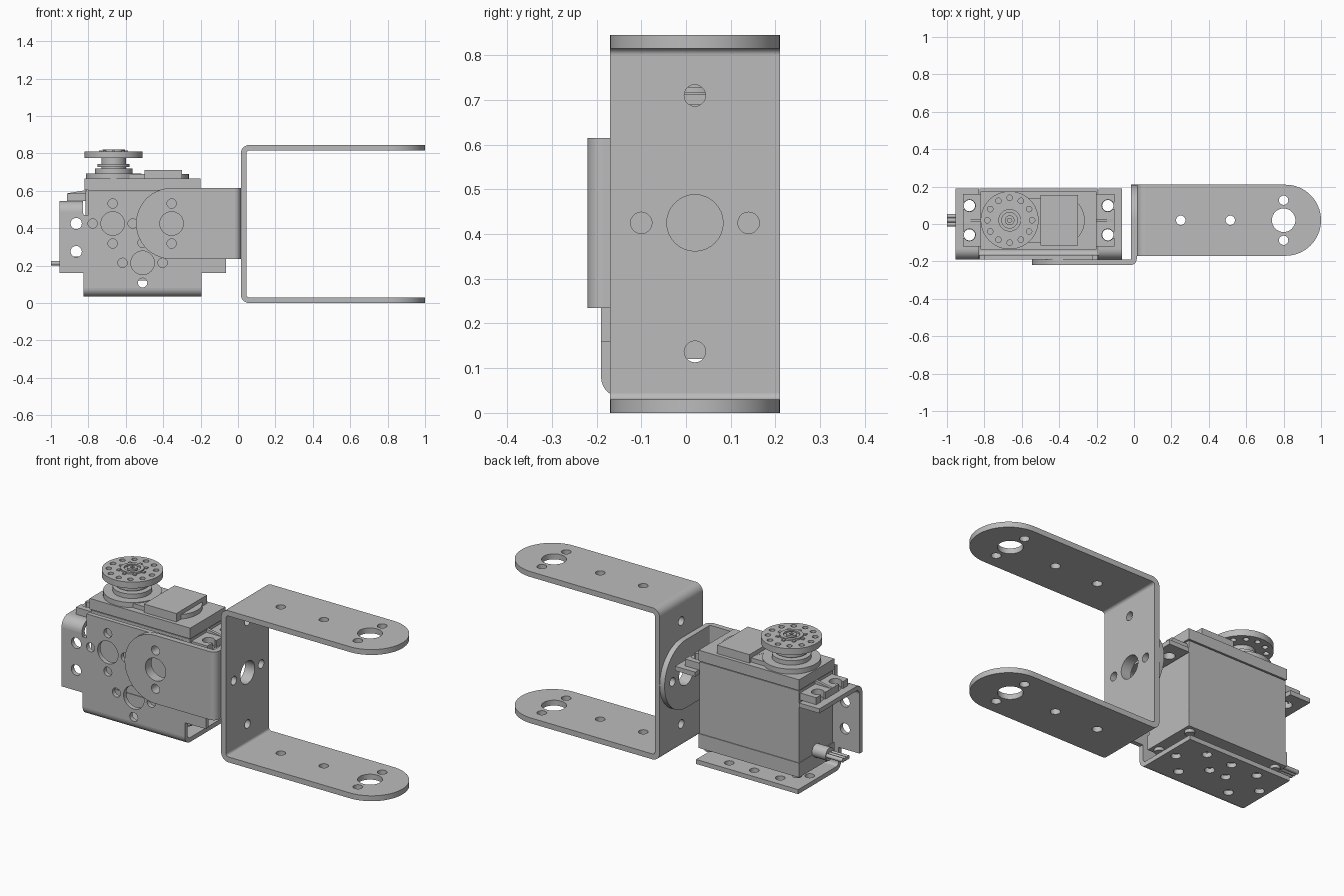
import bpy, bmesh
from math import cos, sin, pi, radians
from mathutils import Matrix, Vector

cube = bpy.data.objects.get("Cube")
if cube:
    bpy.data.objects.remove(cube, do_unlink=True)

GREY = (0.5, 0.5, 0.5, 1)
metal = bpy.data.materials.new("plain grey")
metal.use_nodes = True
metal.diffuse_color = GREY
metal.node_tree.nodes["Principled BSDF"].inputs["Base Color"].default_value = GREY

# Profile plane and extrusion direction: z -> (x, y), y -> (x, z), x -> (y, z)
TURN = {
    "z": Matrix.Identity(4),
    "y": Matrix.Rotation(pi / 2, 4, "X"),
    "x": Matrix(((0, 0, 1, 0), (1, 0, 0, 0), (0, 1, 0, 0), (0, 0, 0, 1))),
}


def arc(u, v, r, start=0, end=360, n=16):
    return [(u + r * cos(radians(start + (end - start) * i / n)),
             v + r * sin(radians(start + (end - start) * i / n))) for i in range(n + 1)]


def circle(u, v, r, n=32):
    return arc(u, v, r, n=n)[:-1]


def rect(u0, u1, v0, v1):
    return [(u0, v0), (u1, v0), (u1, v1), (u0, v1)]


def ring(u, v, r):
    """Horn mounting pattern: one large hole and four small ones."""
    return [circle(u, v, r)] * bool(r) + four(u, v)


def four(u, v):
    d = 0.107
    return [circle(u + a, v + b, 0.025, 20) for a, b in ((d, 0), (-d, 0), (0, d), (0, -d))]


def extrude(name, outline, lo, hi, axis="z", holes=()):
    """Solid sheet from an outline with holes, between lo and hi along an axis."""
    curve = bpy.data.curves.new(name, "CURVE")
    curve.dimensions = "2D"
    curve.fill_mode = "BOTH"
    curve.extrude = (hi - lo) / 2
    for loop in (outline, *holes):
        spline = curve.splines.new("POLY")
        spline.points.add(len(loop) - 1)
        for point, (u, v) in zip(spline.points, loop):
            point.co = (u, v, 0, 1)
        spline.use_cyclic_u = True
    temp = bpy.data.objects.new(name, curve)
    bpy.context.collection.objects.link(temp)
    deps = bpy.context.evaluated_depsgraph_get()
    mesh = bpy.data.meshes.new_from_object(temp.evaluated_get(deps))
    bpy.data.objects.remove(temp, do_unlink=True)
    bpy.data.curves.remove(curve)
    shift = Vector([(lo + hi) / 2 if a == axis else 0 for a in "xyz"])
    mesh.transform(Matrix.Translation(shift) @ TURN[axis])
    bm = bmesh.new()
    bm.from_mesh(mesh)
    bmesh.ops.remove_doubles(bm, verts=bm.verts, dist=0.0001)
    bmesh.ops.recalc_face_normals(bm, faces=bm.faces)
    for face in bm.faces:
        face.smooth = True
        face.material_index = 0
    bm.to_mesh(mesh)
    bm.free()
    mesh.set_sharp_from_angle(angle=radians(35))
    mesh.materials.clear()
    mesh.materials.append(metal)
    mesh.name = name
    ob = bpy.data.objects.new(name, mesh)
    bpy.context.collection.objects.link(ob)
    return ob


def box(name, x0, x1, y0, y1, z0, z1):
    return extrude(name, rect(x0, x1, y0, y1), z0, z1)


def bend(name, u, v, inner, outer, start, lo, hi, axis):
    """Quarter bend joining two sheets."""
    outline = arc(u, v, outer, start, start + 90, 8) + arc(u, v, inner, start + 90, start, 8)
    return extrude(name, outline, lo, hi, axis)


YC, ZC, R = 0.02, 0.425, 0.19     # shared centre lines and end radius
BIG, PITCH = 0.063, 0.107
Y0, Y1 = YC - R, YC + R

# U bracket
H = 0.845
base_holes = [circle(YC, ZC, BIG)] + [circle(YC + d, ZC, 0.024, 20) for d in (-0.12, 0.12)]
base_holes += [circle(YC, z, 0.024, 20) for z in (0.137, 0.71)]
extrude("u_bracket_base", rect(Y0, Y1, 0.045, H - 0.045), 0.015, 0.045, "x", base_holes)
arm = [(0.06, Y0)] + arc(0.81, YC, R, -90, 90, 32) + [(0.06, Y1)]
arm_holes = [circle(0.8, YC, BIG)] + [circle(0.8, YC + d, 0.025, 20) for d in (-PITCH, PITCH)]
arm_holes += [circle(x, YC, 0.025, 20) for x in (0.25, 0.515)]
for side, z in (("lower", 0), ("upper", H - 0.03)):
    extrude("u_bracket_arm_" + side, arm, z, z + 0.03, "z", arm_holes)
bend("u_bracket_bend_lower", 0.06, 0.045, 0.015, 0.045, 180, Y0, Y1, "y")
bend("u_bracket_bend_upper", 0.06, H - 0.045, 0.015, 0.045, 90, Y0, Y1, "y")

# L bracket with two rounded ends
z0, z1 = ZC - R, ZC + R
pair = [circle(-0.355, ZC, BIG)] + [circle(-0.355, ZC + d, 0.025, 20) for d in (-PITCH, PITCH)]
extrude("l_bracket_front", arc(-0.355, ZC, R, 90, 270, 32) + [(-0.02, z0), (-0.02, z1)],
        -0.22, -0.19, "y", pair)
extrude("l_bracket_leg", [(-0.185, z0)] + arc(YC, ZC, R, -90, 90, 32) + [(-0.185, z1)],
        -0.015, 0.015, "x", base_holes[:3])
bend("l_bracket_bend", -0.02, -0.185, 0.005, 0.035, 270, z0, z1, "z")

# Servo holder: front sheet, bottom sheet and two top tabs
XC = -0.51
half = [(0.315, 0.08), (0.315, 0.16), (0.445, 0.16), (0.445, 0.49),
        (0.32, 0.49), (0.315, 0.47), (0.29, 0.47), (0.29, 0.605)]
sheet = [(XC + d, z) for d, z in half] + [(XC - d, z) for d, z in reversed(half)]
sheet_holes = ring(-0.67, ZC, BIG) + ring(-0.355, ZC, BIG) + ring(XC, 0.215, BIG)
sheet_holes += [circle(XC + s * 0.355, z, 0.03, 20) for s in (-1, 1) for z in (0.275, ZC)]
extrude("holder_front", sheet, -0.19, -0.165, "y", sheet_holes)
bend("holder_bottom_bend", -0.145, 0.08, 0.02, 0.045, 180, XC - 0.315, XC + 0.315, "x")
bottom_holes = four(-0.67, YC) + four(-0.355, YC)
bottom_holes += [circle(XC, YC + PITCH, 0.025, 20)]
extrude("holder_bottom", rect(XC - 0.315, XC + 0.315, -0.145, 0.19), 0.035, 0.06, "z", bottom_holes)

HOLE_Y = (YC - 0.078, YC + 0.078)
for side, s in (("right", -1), ("left", 1)):
    a, b = sorted((XC + s * 0.32, XC + s * 0.445))
    hx = XC + s * 0.37
    extrude("holder_tab_" + side, rect(a, b, -0.135, 0.19), 0.52, 0.545, "z",
            [circle(hx, y, 0.03, 24) for y in HOLE_Y])
    bend("holder_tab_bend_" + side, -0.135, 0.49, 0.03, 0.055, 90, a, b, "x")

    # Servo ear with two open slots and a stiffening rib
    ear = [(0.3, -0.12)]
    ear.append((0.405, -0.12))
    for y in HOLE_Y:
        ear.append((0.405, y - 0.018))
        ear += arc(0.37, y, 0.032, -35, -325, 20)
        ear.append((0.405, y + 0.018))
    ear += [(0.405, 0.16), (0.3, 0.16)]
    extrude("servo_ear_" + side, [(XC + s * d, y) for d, y in ear], 0.546, 0.585)
    rib = [(0.3, 0.58), (0.4, 0.58), (0.4, 0.587), (0.3, 0.604)]
    extrude("servo_ear_rib_" + side, [(XC + s * d, z) for d, z in rib], YC - 0.008, YC + 0.008, "y")

# Servo case
SX0, SX1, SY0, SY1 = -0.82, -0.2, -0.135, 0.175
box("servo_base_cover", SX0, SX1, SY0, SY1, 0.12, 0.2)
box("servo_case", SX0 + 0.004, SX1 - 0.004, SY0 + 0.004, SY1 - 0.004, 0.2, 0.6)
box("servo_lid", SX0, SX1, SY0, SY1, 0.605, 0.665)
box("servo_lid_gasket", SX0 + 0.01, SX1 - 0.01, SY0 + 0.01, SY1 - 0.01, 0.598, 0.607)
for i, x in enumerate((SX0 + 0.04, SX1 - 0.04)):
    for j, y in enumerate((SY0 + 0.04, SY1 - 0.04)):
        extrude(f"case_screw_{i}{j}", circle(x, y, 0.025, 20), 0.103, 0.121)

# Gearbox top
HX = -0.665
extrude("gearbox_round", circle(HX, YC, 0.148, 48), 0.66, 0.693)
extrude("gearbox_bulge", circle(-0.395, YC, 0.132, 48), 0.66, 0.69)
box("gearbox_bridge", HX, -0.4, -0.1, 0.14, 0.66, 0.689)
box("gearbox_pad", -0.5, -0.3, -0.115, 0.155, 0.66, 0.712)

# Output shaft and horn disc
extrude("shaft_collar", circle(HX, YC, 0.1, 40), 0.69, 0.718)
extrude("horn_neck", circle(HX, YC, 0.066, 40), 0.715, 0.78)
extrude("horn_neck_flange", circle(HX, YC, 0.085, 40), 0.728, 0.742)
around = [2 * pi * i / 12 for i in range(12)]
horn_holes = [circle(HX + 0.12 * cos(t), YC + 0.12 * sin(t), 0.015, 14) for t in around]
extrude("horn_disc", circle(HX, YC, 0.155, 64), 0.775, 0.81, "z", horn_holes)
extrude("horn_rim", circle(HX, YC, 0.06, 40), 0.81, 0.82, "z", [circle(HX, YC, 0.042)])
extrude("horn_screw", circle(HX, YC, 0.026, 24), 0.81, 0.822, "z", [circle(HX, YC, 0.012, 6)])
for i in range(8):
    t = 2 * pi * i / 8
    x, y = HX + 0.07 * cos(t), YC + 0.07 * sin(t)
    box(f"horn_tooth_{i}", x - 0.008, x + 0.008, y - 0.008, y + 0.008, 0.809, 0.816)

# Cable grommet and three wires
extrude("cable_grommet", circle(YC, 0.213, 0.036, 24), -0.9, SX0 + 0.01, "x")
for i in range(3):
    extrude(f"wire_{i}", circle(YC + 0.022 * (i - 1), 0.213, 0.0115, 14), -1.0, -0.89, "x")
